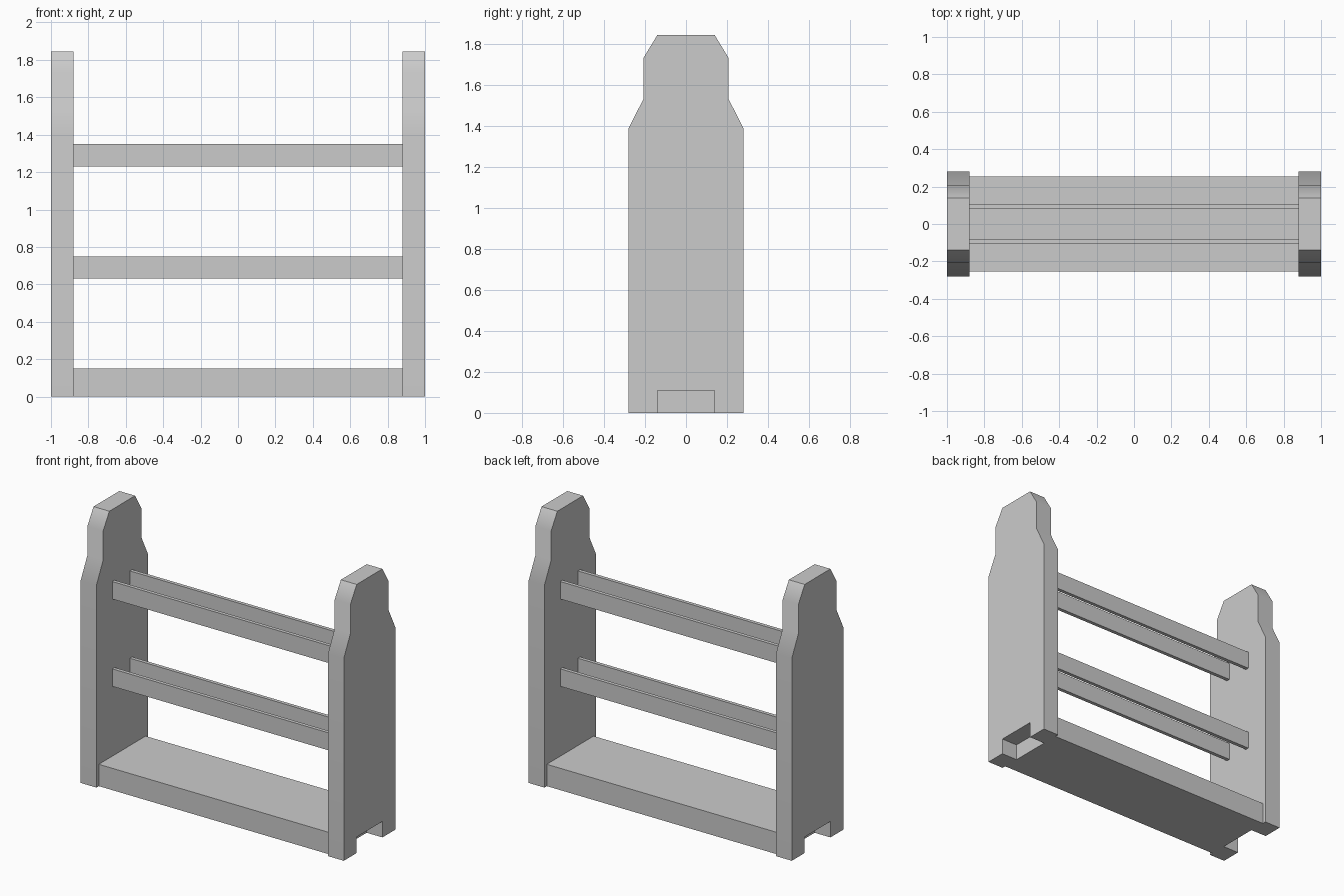
import bpy
import bmesh
import math
from mathutils import Vector

cube = bpy.data.objects.get("Cube")
if cube:
    bpy.data.objects.remove(cube, do_unlink=True)

grey = bpy.data.materials.new("light_grey")
grey.use_nodes = True
colour = (0.6, 0.6, 0.6, 1)
grey.diffuse_color = colour
grey.node_tree.nodes["Principled BSDF"].inputs["Base Color"].default_value = colour


def extrude_profile(name, profile, x0, x1):
    """Extrude a (y, z) outline along x into a solid."""
    bm = bmesh.new()
    face = bm.faces.new([bm.verts.new((x0, y, z)) for y, z in profile])
    grown = bmesh.ops.extrude_face_region(bm, geom=[face])["geom"]
    verts = [g for g in grown if isinstance(g, bmesh.types.BMVert)]
    bmesh.ops.translate(bm, verts=verts, vec=Vector((x1 - x0, 0, 0)))
    bmesh.ops.recalc_face_normals(bm, faces=bm.faces)
    mesh = bpy.data.meshes.new(name)
    bm.to_mesh(mesh)
    bm.free()
    mesh.materials.append(grey)
    obj = bpy.data.objects.new(name, mesh)
    bpy.context.collection.objects.link(obj)
    return obj


def board(name, y0, y1, z0, z1):
    """Plank spanning between the two side panels."""
    return extrude_profile(name, [(y0, z0), (y1, z0), (y1, z1), (y0, z1)], -INNER, INNER)


INNER, OUTER = 0.88, 1.0

# Side panels: stepped shoulders on top, notch between two feet below
half = [(0.14, 0.11), (0.14, 0), (0.28, 0), (0.28, 1.39),
        (0.207, 1.535), (0.207, 1.735), (0.14, 1.845)]
outline = half + [(-y, z) for y, z in reversed(half)]
for side, sign in (("left", 1), ("right", -1)):
    panel = extrude_profile(side + "_side_panel", outline, sign * INNER, sign * OUTER)
    bpy.ops.object.select_all(action="DESELECT")
    panel.select_set(True)
    bpy.context.view_layer.objects.active = panel
    # Soft shoulders, crisp borders
    bpy.ops.object.shade_smooth_by_angle(angle=math.radians(35))
    weighted = panel.modifiers.new("weighted_normals", "WEIGHTED_NORMAL")
    weighted.keep_sharp = True

# Bottom shelf
board("bottom_shelf", -0.254, 0.254, 0, 0.15)

# Two pairs of thin rails
for level, z in (("lower", 0.63), ("upper", 1.23)):
    board(level + "_front_rail", -0.108, -0.083, z, z + 0.12)
    board(level + "_back_rail", 0.083, 0.108, z, z + 0.12)
